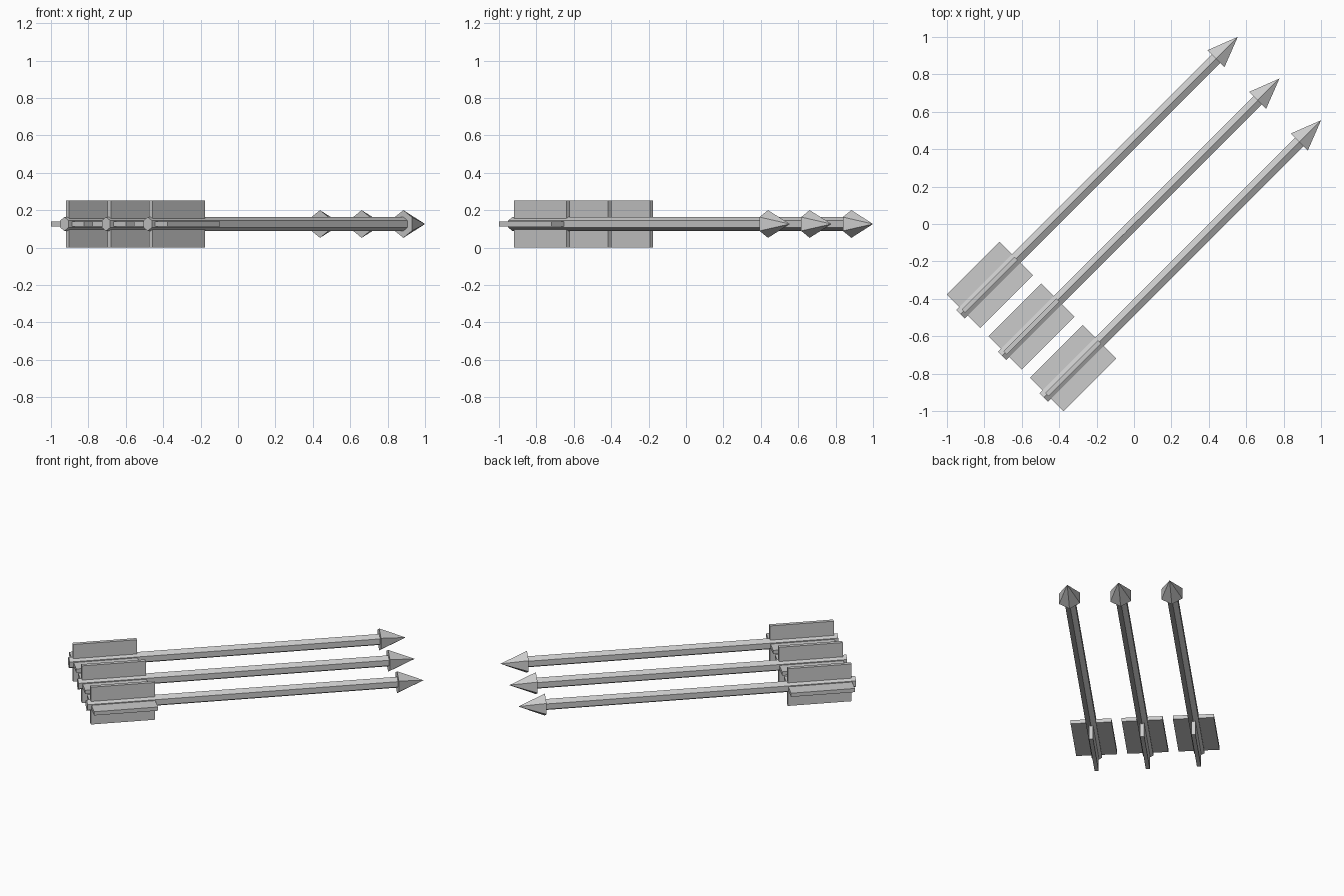
import bpy, math
from mathutils import Matrix, Vector

if "Cube" in bpy.data.objects:
    bpy.data.objects.remove(bpy.data.objects["Cube"])

grey = bpy.data.materials.new("plain_grey")
grey.diffuse_color = (0.6, 0.6, 0.6, 1)
grey.use_nodes = True
grey.node_tree.nodes["Principled BSDF"].inputs["Base Color"].default_value = grey.diffuse_color

MID_Z = 0.126      # height of the arrow axis
SPACING = 0.315    # distance between arrows
R = 0.037          # shaft radius


def finish(name, offset):
    """Turn a part built along +x to the diagonal and move it to its arrow."""
    ob = bpy.context.object
    ob.name = name
    ob.data.materials.append(grey)
    ob.matrix_world = (Matrix.Rotation(math.pi / 4, 4, 'Z')
                       @ Matrix.Translation((0, offset, MID_Z)) @ ob.matrix_basis)


def hex_part(name, start, end, r1, r2, offset):
    # six-sided, with a corner pointing straight up
    bpy.ops.mesh.primitive_cone_add(vertices=6, radius1=r1, radius2=r2, depth=end - start)
    ob = bpy.context.object
    ob.data.transform(Matrix.Rotation(math.pi / 2, 4, 'Y'))
    top = max(v.co.z for v in ob.data.vertices)
    if top < r1 * 0.95:
        ob.data.transform(Matrix.Rotation(math.pi / 6, 4, 'X'))
    ob.matrix_basis = Matrix.Translation(((start + end) / 2, 0, 0))
    finish(name, offset)


def fin(name, size, offset):
    bpy.ops.mesh.primitive_cube_add(size=1)
    ob = bpy.context.object
    ob.data.transform(Matrix.Diagonal((*size, 1)))
    ob.matrix_basis = Matrix.Translation((-0.775, 0, 0))
    finish(name, offset)


for i in (-1, 0, 1):
    off = i * SPACING
    n = i + 2
    hex_part(f"shaft_{n}", -0.998, 0.94, R, R, off)
    hex_part(f"arrowhead_{n}", 0.935, 1.1, 0.074, 0, off)
    # crossed fletching plates
    fin(f"fletching_flat_{n}", (0.398, 0.252, 0.025), off)
    fin(f"fletching_upright_{n}", (0.398, 0.025, 0.252), off)
